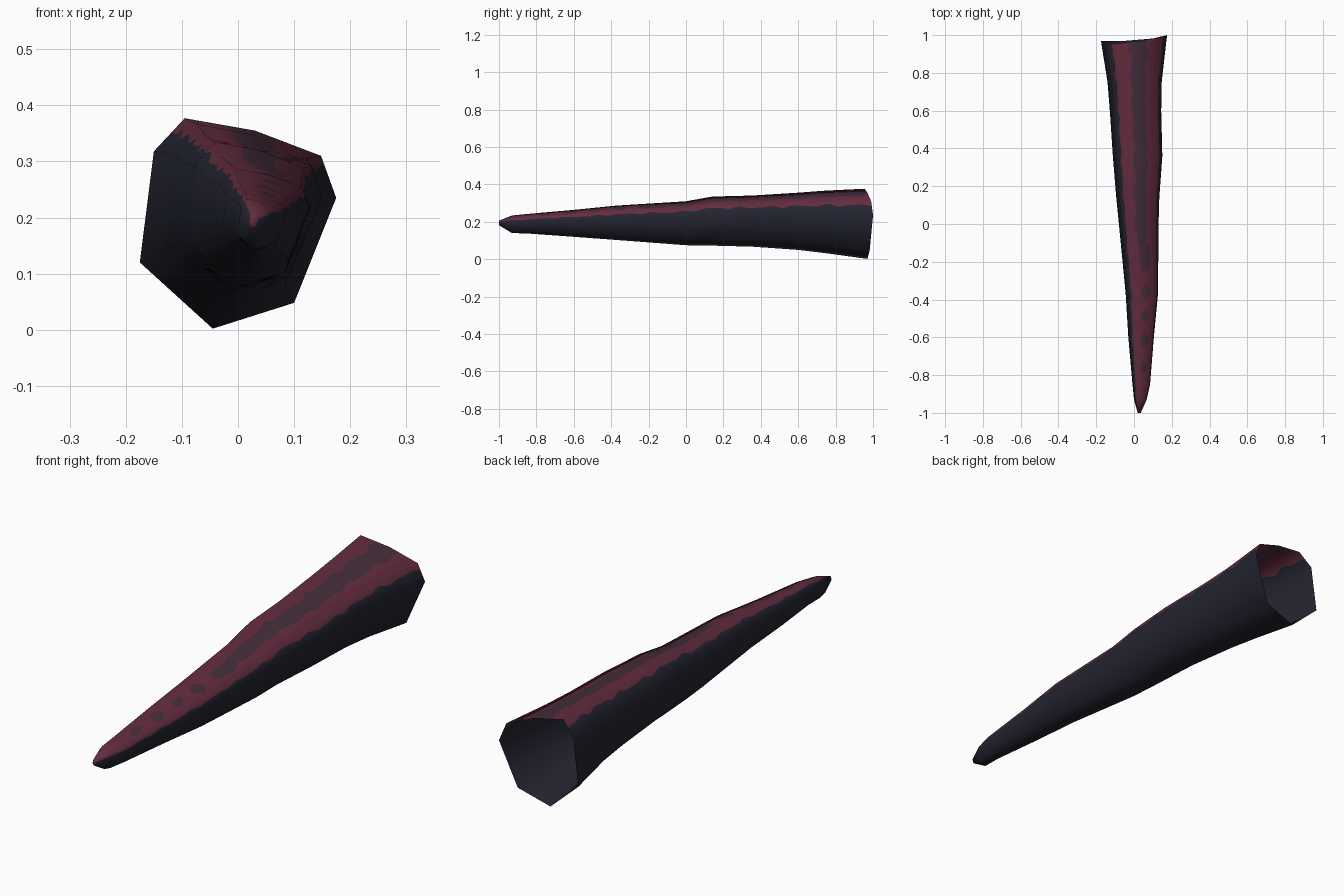
import bpy
from math import sin, floor
from mathutils import Vector

cube = bpy.data.objects.get("Cube")
if cube:
    bpy.data.objects.remove(cube, do_unlink=True)


def material(name, colour):
    mat = bpy.data.materials.new(name)
    mat.use_nodes = True
    mat.diffuse_color = (*colour, 1)
    mat.node_tree.nodes["Principled BSDF"].inputs["Base Color"].default_value = (*colour, 1)
    return mat


DARK, RED, STRIPE = range(3)
materials = [material("dark slate", (0.017, 0.018, 0.030)),
             material("wine red", (0.125, 0.025, 0.050)),
             material("dusky plum", (0.058, 0.026, 0.042))]

# Eight-sided cross-section, clockwise from the upper ridge (x, z, y tilt at the open end)
SECTION = [(-.095, .377, -.015), (.03, .355, 0), (.148, .31, .02), (.175, .235, .03),
           (.1, .048, .012), (-.045, .002, 0), (-.175, .12, 0), (-.15, .318, -.003)]
# Bounds of the section along the length: y, left, right, bottom, top
STATIONS = [(-1, .02, .036, .182, .206), (-.93, 0, .067, .14, .234),
            (-.85, -.008, .085, .138, .242), (-.6, -.03, .105, .12, .264),
            (-.37, -.044, .127, .103, .287), (0, -.08, .13, .075, .31),
            (.14, -.094, .134, .073, .335), (.36, -.112, .15, .067, .341),
            (.6, -.128, .144, .05, .356), (.75, -.14, .147, .032, .367),
            (.97, -.175, .175, .002, .377)]
SIDES = len(SECTION)


def ring(station):
    y, x0, x1, z0, z1 = station
    tilt_amount = max(0, (y - .7) / .27)
    return [Vector((x0 + (x + .175) / .35 * (x1 - x0), y + tilt * tilt_amount,
                    z0 + (z - .002) / .375 * (z1 - z0))) for x, z, tilt in SECTION]


def strip_faces(rows, columns):
    faces = [(r * columns + k, r * columns + (k + 1) % columns,
              (r + 1) * columns + (k + 1) % columns, (r + 1) * columns + k)
             for r in range(rows - 1) for k in range(columns)]
    return faces + [tuple(reversed(range(columns)))]


# Coarse horn, giving the smooth normals
rings = [ring(s) for s in STATIONS]
coarse = bpy.data.meshes.new("coarse_horn")
coarse.from_pydata([p for r in rings for p in r], [], strip_faces(len(rings), SIDES))
coarse.update()
normals = [[coarse.vertices[r * SIDES + k].normal.copy() for k in range(SIDES)]
           for r in range(len(rings))]
bpy.data.meshes.remove(coarse)


def sample(grid, row, u):
    """Blend a grid of vectors along the length and around the section."""
    r = min(int(row), len(grid) - 2)
    k = floor(u)
    a, b = [g[k % SIDES].lerp(g[(k + 1) % SIDES], u - k) for g in (grid[r], grid[r + 1])]
    return a.lerp(b, row - r)


def wave(y, phase):
    return .6 * sin(41 * y + phase) + .4 * sin(67 * y + 2 * phase)


def stripe_width(y):
    """Continuous at the wide end, broken into blobs near the tip."""
    if y < -.85:
        return 0
    if y < -.25:
        return .36 * max(0, .35 + sin(48 * y) + .3 * sin(29 * y))
    return .38


def columns(y):
    """Positions around the section, following the wavy colour borders."""
    front = max(0, -y)
    width = min(stripe_width(y), .45)
    drift = .12 if y < -.1 else -.04
    left = max(.03, width - drift + .09 * wave(y, 1))
    right = max(.03, width + drift + .09 * wave(y, 2.6))
    return [-.4 + .13 * wave(y, 4), 0, 1 - left, 1, 1 + right, 2,
            2.28 + .25 * front + .12 * wave(y, 5.5), 3, 4, 5, 6, 7]


# Fine rows between the stations
row_positions = []
for i in range(len(STATIONS) - 1):
    steps = max(2, round((STATIONS[i + 1][0] - STATIONS[i][0]) / .012))
    row_positions += [i + s / steps for s in range(steps)]
row_positions.append(len(STATIONS) - 1)

points, point_normals, row_y = [], [], []
for row in row_positions:
    i = min(int(row), len(STATIONS) - 2)
    y = STATIONS[i][0] + (row - i) * (STATIONS[i + 1][0] - STATIONS[i][0])
    row_y.append(y)
    for u in columns(y):
        points.append(sample(rings, row, u))
        point_normals.append(sample(normals, row, u).normalized())

# Horn shell, open at the wide end
count = len(columns(0))
mesh = bpy.data.meshes.new("horn_shell")
mesh.from_pydata(points, [], strip_faces(len(row_positions), count))
for mat in materials:
    mesh.materials.append(mat)
for face in mesh.polygons:
    row, column = divmod(face.index, count)
    face.use_smooth = True
    if row >= len(row_positions) - 1:
        face.material_index = RED
    elif column in (2, 3) and stripe_width(row_y[row]) > .06:
        face.material_index = STRIPE
    else:
        face.material_index = RED if column < 6 else DARK
mesh.update()
mesh.normals_split_custom_set_from_vertices(point_normals)

horn = bpy.data.objects.new("horn_shell", mesh)
bpy.context.collection.objects.link(horn)
